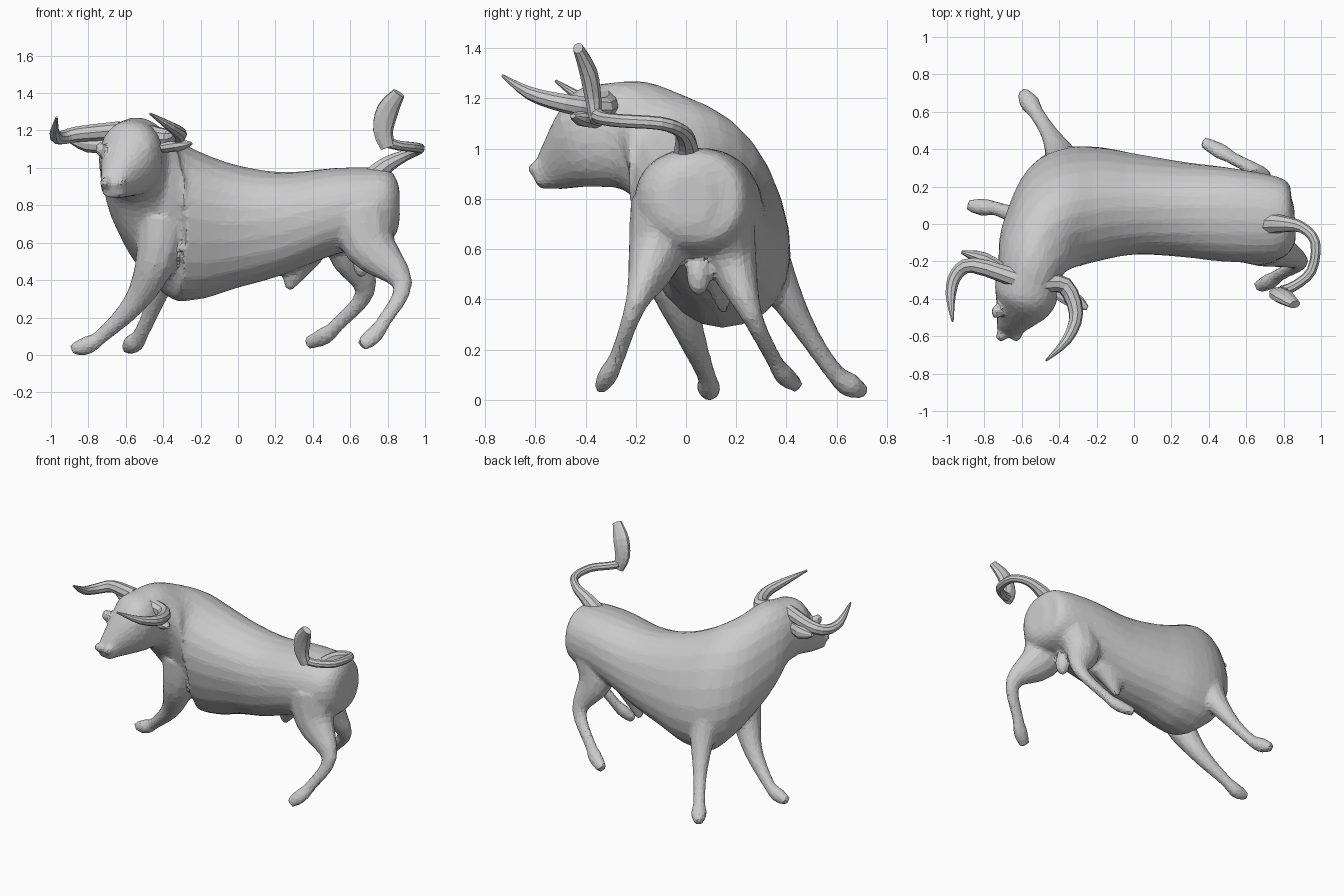
import bpy
import bmesh
import math
from mathutils import Vector

default_cube = bpy.data.objects.get("Cube")
if default_cube:
    bpy.data.objects.remove(default_cube, do_unlink=True)

# One plain grey for the whole animal
grey = bpy.data.materials.new("light_grey")
grey.use_nodes = True
grey.diffuse_color = (0.6, 0.6, 0.6, 1)
grey.node_tree.nodes["Principled BSDF"].inputs["Base Color"].default_value = grey.diffuse_color

SIDEWAYS = Vector((0, 1, 0))
UPWARD = Vector((0, 0, 1))


def spline(stations, steps):
    """Smooth a list of equal-length tuples with a Catmull-Rom curve."""
    points = [Vector(s) for s in stations]
    padded = [points[0]] + points + [points[-1]]
    result = []
    for before, start, end, after in zip(padded, padded[1:], padded[2:], padded[3:]):
        for i in range(steps):
            t = i / steps
            result.append(start + (end - before) * (t / 2)
                          + (before * 2 - start * 5 + end * 4 - after) * (t * t / 2)
                          + (start * 3 - before - end * 3 + after) * (t ** 3 / 2))
    return result + [points[-1]]


def tangents(centres):
    last = len(centres) - 1
    return [(centres[min(i + 1, last)] - centres[max(i - 1, 0)]).normalized()
            for i in range(last + 1)]


def skin(bm, rings, sides, power=1.0):
    """Bridge elliptical rings given as (centre, axis, axis) and cap both ends."""
    def soft(value):
        return math.copysign(abs(value) ** power, value)

    loops = []
    for centre, across, along in rings:
        angles = [math.tau * k / sides for k in range(sides)]
        loops.append([bm.verts.new(centre + across * soft(math.cos(a)) + along * soft(math.sin(a)))
                      for a in angles])
    for lower, upper in zip(loops, loops[1:]):
        for k in range(sides):
            n = (k + 1) % sides
            bm.faces.new((lower[k], lower[n], upper[n], upper[k]))
    bm.faces.new(loops[0][::-1])
    bm.faces.new(loops[-1])


def trunk(bm, stations):
    """Stations hold a ridge point, an underside point and a half width."""
    data = spline(stations, steps=5)
    tops = [Vector(d[:3]) for d in data]
    centres = [(top + Vector(d[3:6])) / 2 for top, d in zip(tops, data)]
    rings = []
    for top, centre, direction, d in zip(tops, centres, tangents(centres), data):
        side = direction.cross(top - centre).normalized()
        rings.append((centre, side * d[6], top - centre))
    skin(bm, rings, sides=24, power=0.9)


def limb(bm, stations, ref=SIDEWAYS, flat=1.0, sides=12, steps=4):
    """Stations hold a centre and a radius; flat scales the radius along ref."""
    data = spline(stations, steps)
    centres = [Vector(d[:3]) for d in data]
    axis = ref
    rings = []
    for centre, direction, d in zip(centres, tangents(centres), data):
        axis = (axis - direction * axis.dot(direction)).normalized()
        rings.append((centre, axis.cross(direction) * d[3], axis * d[3] * flat))
    skin(bm, rings, sides)


def ball(bm, centre, radii):
    made = bmesh.ops.create_icosphere(bm, subdivisions=2, radius=1)["verts"]
    bmesh.ops.scale(bm, vec=Vector(radii), verts=made)
    bmesh.ops.translate(bm, vec=Vector(centre), verts=made)


def finish(name, bm):
    bmesh.ops.recalc_face_normals(bm, faces=bm.faces[:])
    mesh = bpy.data.meshes.new(name)
    bm.to_mesh(mesh)
    bm.free()
    mesh.materials.append(grey)
    obj = bpy.data.objects.new(name, mesh)
    bpy.context.collection.objects.link(obj)
    return obj


def separate_limb(name, stations, ref, flat=1.0):
    shape = bmesh.new()
    limb(shape, stations, ref, flat, sides=9, steps=3)
    finish(name, shape)


body = bmesh.new()

# Rump, barrel, shoulders, neck and head in one sweep
trunk(body, [
    (.86, .02, .9, .86, .03, .7, .08),
    (.8, .01, .99, .8, .04, .6, .21),
    (.55, .02, 1, .53, .07, .54, .25),
    (.25, .02, .97, .23, .14, .43, .25),
    (0, .01, 1, 0, .2, .37, .26),
    (-.22, -.02, 1.08, -.22, .23, .31, .29),
    (-.38, -.07, 1.18, -.4, .2, .33, .29),
    (-.49, -.18, 1.26, -.55, -.02, .58, .21),
    (-.54, -.31, 1.26, -.58, -.2, .81, .17),
    (-.57, -.45, 1.22, -.6, -.34, .85, .165),
    (-.65, -.56, 1.03, -.65, -.49, .84, .09),
    (-.67, -.61, .91, -.67, -.58, .84, .06)])

# Right foreleg
limb(body, [
    (-.4, -.05, .72, .15), (-.44, -.06, .5, .11), (-.55, .01, .28, .065),
    (-.73, .08, .1, .04), (-.81, .09, .05, .05), (-.89, .1, .03, .03)], flat=0.95)

# Left foreleg
limb(body, [
    (-.38, .24, .72, .15), (-.39, .36, .48, .09), (-.45, .48, .27, .05),
    (-.52, .59, .11, .042), (-.56, .65, .06, .055), (-.6, .71, .03, .03)], flat=0.9)

# Right hind leg
limb(body, [
    (.66, -.08, .77, .18), (.71, -.12, .58, .14), (.88, -.2, .38, .055),
    (.78, -.27, .18, .04), (.72, -.31, .1, .05), (.66, -.34, .05, .035)], flat=0.8)

# Left hind leg
limb(body, [
    (.64, .13, .77, .18), (.6, .18, .56, .13), (.68, .26, .34, .055),
    (.53, .35, .16, .04), (.46, .39, .1, .05), (.37, .44, .06, .035)], flat=0.8)

# Sheath, scrotum, nostrils and brows
limb(body, [(.33, .13, .54, .13), (.27, .15, .35, .022)], flat=0.7)
ball(body, (.66, .05, .5), (.05, .05, .09))
for side in (-1, 1):
    ball(body, (-.67 + side * .04, -.6, .92), (.03, .03, .03))
    ball(body, (-.61 + side * .125, -.47, 1.1), (.03, .04, .04))

# Fuse the flesh and reduce it to planar facets
bull = finish("body", body)
fuse = bull.modifiers.new("fuse", 'REMESH')
fuse.mode = 'VOXEL'
fuse.voxel_size = 0.016
relax = bull.modifiers.new("relax", 'SMOOTH')
relax.factor = 0.5
relax.iterations = 3
facet = bull.modifiers.new("facet", 'DECIMATE')
facet.ratio = 0.17

# Curling tail and its upright tuft
separate_limb("tail", [
    (.72, 0, .95, .06), (.8, 0, 1.02, .045), (.9, -.02, 1.07, .03),
    (.97, -.1, 1.1, .027), (.95, -.25, 1.11, .027),
    (.86, -.33, 1.12, .027), (.79, -.36, 1.14, .03)], SIDEWAYS)
separate_limb("tail_tuft", [
    (.8, -.36, 1.11, .04), (.775, -.37, 1.2, .055),
    (.8, -.39, 1.31, .06), (.86, -.43, 1.4, .035)], SIDEWAYS, flat=0.6)

# Upswept horns
separate_limb("right_horn", [
    (-.63, -.29, 1.2, .05), (-.86, -.22, 1.18, .042), (-.95, -.27, 1.16, .036),
    (-.98, -.38, 1.18, .028), (-.97, -.52, 1.27, .006)], UPWARD)
separate_limb("left_horn", [
    (-.5, -.32, 1.19, .05), (-.37, -.33, 1.16, .047), (-.31, -.48, 1.18, .038),
    (-.36, -.62, 1.22, .027), (-.47, -.73, 1.29, .006)], UPWARD)

# Ears tucked behind the horns
separate_limb("right_ear", [
    (-.66, -.27, 1.12, .03), (-.8, -.19, 1.13, .04), (-.92, -.15, 1.16, .01)],
    UPWARD, flat=1.2)
separate_limb("left_ear", [
    (-.46, -.34, 1.1, .03), (-.32, -.41, 1.12, .045), (-.25, -.45, 1.13, .012)],
    UPWARD, flat=0.7)
